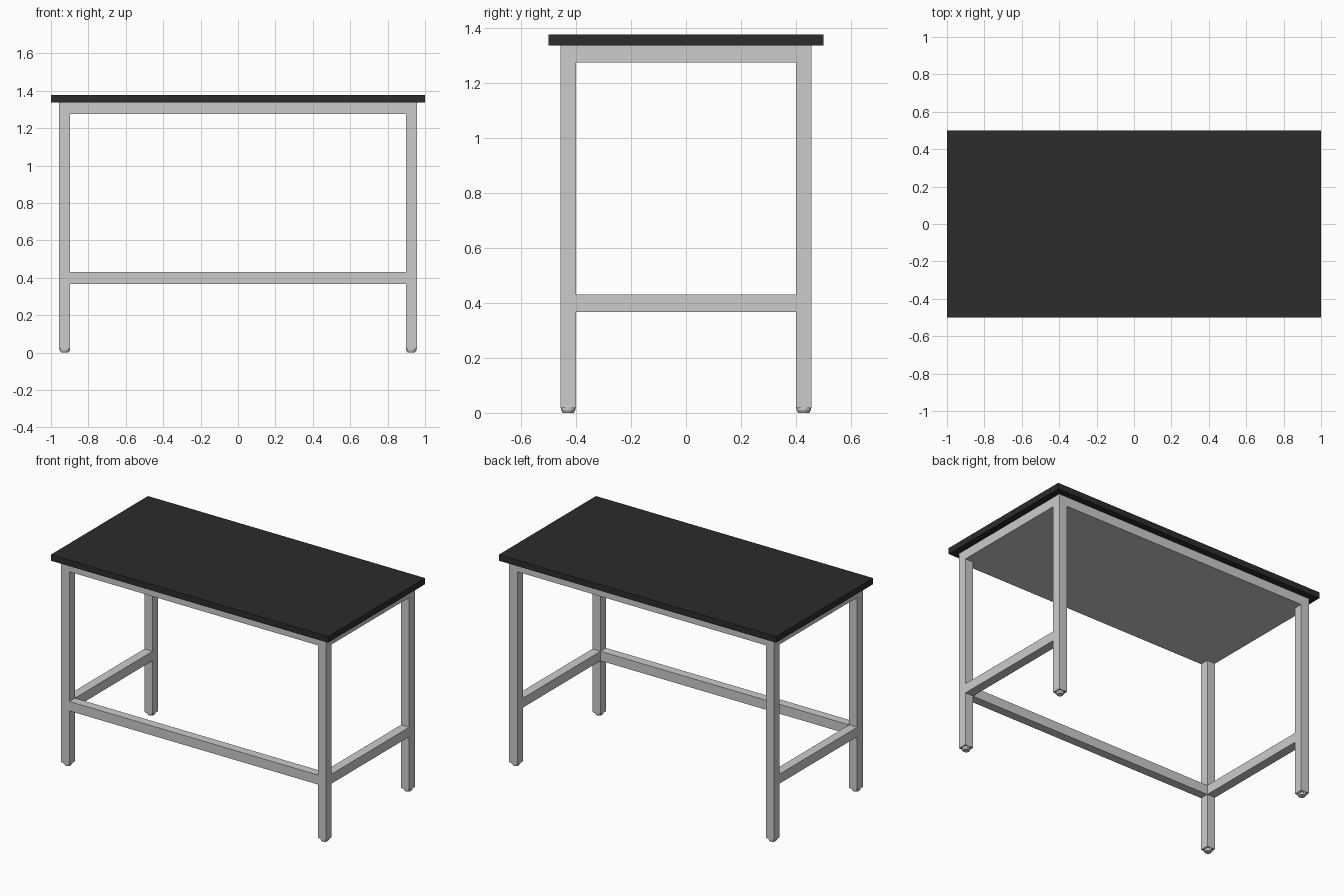
import bpy, bmesh
from mathutils import Matrix

if "Cube" in bpy.data.objects:
    bpy.data.objects.remove(bpy.data.objects["Cube"])

TOP, UNDER, APRON = 1.377, 1.337, 1.276
XO, XI = 0.956, 0.897      # outer and inner faces of the legs
YO, YI = 0.457, 0.400
LEG_Z = 0.018


def finish(name, bm, material=None):
    mesh = bpy.data.meshes.new(name)
    bm.to_mesh(mesh)
    bm.free()
    ob = bpy.data.objects.new(name, mesh)
    bpy.context.collection.objects.link(ob)
    if material:
        mesh.materials.append(material)
    return ob


def box(name, lo, hi, material=None):
    bm = bmesh.new()
    size = [b - a for a, b in zip(lo, hi)]
    mid = [(a + b) / 2 for a, b in zip(lo, hi)]
    bmesh.ops.create_cube(bm, size=1, matrix=Matrix.Translation(mid) @ Matrix.Diagonal((*size, 1)))
    return finish(name, bm, material)


def foot(name, x, y):
    # Stepped glide: wide collar above a smaller tapered pad
    bm = bmesh.new()
    for r1, r2, z0, z1 in ((0.027, 0.027, 0.010, LEG_Z), (0.020, 0.025, 0.0, 0.010)):
        bmesh.ops.create_cone(bm, cap_ends=True, segments=16, radius1=r1, radius2=r2,
                              depth=z1 - z0, matrix=Matrix.Translation((x, y, (z0 + z1) / 2)))
    return finish(name, bm)


black = bpy.data.materials.new("black_top")
black.diffuse_color = (0.025, 0.025, 0.025, 1)
black.use_nodes = True
black.node_tree.nodes["Principled BSDF"].inputs["Base Color"].default_value = black.diffuse_color

# Tabletop and the panel filling the frame below it
box("tabletop", (-1, -0.5, UNDER), (1, 0.5, TOP), black)
box("under_panel", (-XI, -YI, APRON), (XI, YI, UNDER))

# Legs and feet
for sx, side in ((-1, "left"), (1, "right")):
    for sy, end in ((-1, "front"), (1, "back")):
        xs, ys = sorted((sx * XI, sx * XO)), sorted((sy * YI, sy * YO))
        box(f"{end}_{side}_leg", (xs[0], ys[0], LEG_Z), (xs[1], ys[1], UNDER))
        foot(f"{end}_{side}_foot", sum(xs) / 2, sum(ys) / 2)

# Side aprons and side lower rails
for s, side in ((-1, "left"), (1, "right")):
    x0, x1 = sorted((s * XI, s * XO))
    box(f"{side}_apron", (x0, -YI, APRON), (x1, YI, UNDER))
    box(f"{side}_lower_rail", (x0, -YI, 0.368), (x1, YI, 0.43))

# Long aprons; only the front has a lower rail
for s, end in ((-1, "front"), (1, "back")):
    y0, y1 = sorted((s * YI, s * YO))
    box(f"{end}_apron", (-XI, y0, APRON), (XI, y1, UNDER))
box("front_lower_rail", (-XI, -YO, 0.368), (XI, -YI, 0.43))
